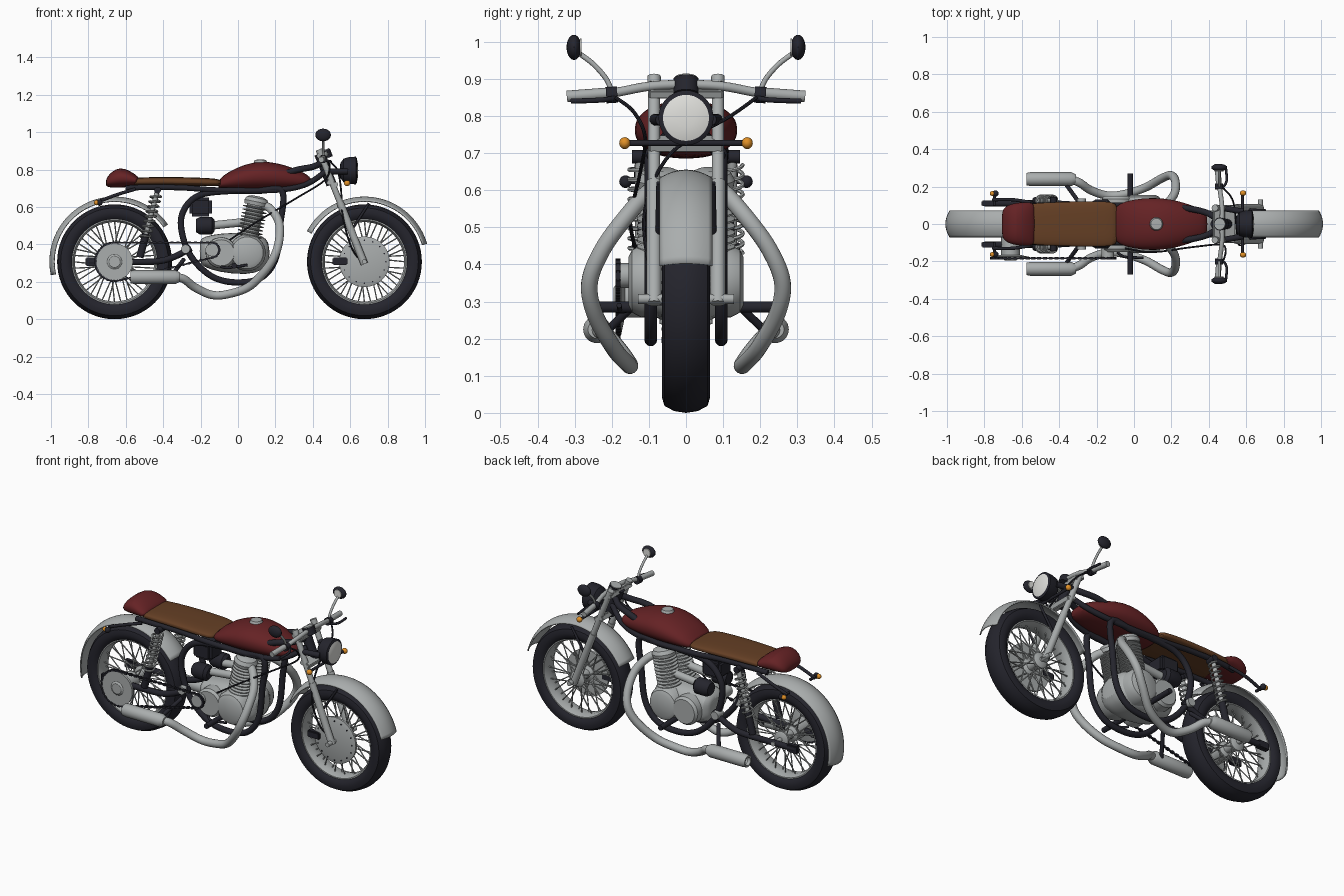
import bpy, bmesh, math
from mathutils import Vector, Matrix
from math import sin, cos, pi, radians

if "Cube" in bpy.data.objects:
    bpy.data.objects.remove(bpy.data.objects["Cube"])

def material(name, *rgb):
    m = bpy.data.materials.new(name)
    m.diffuse_color = (*rgb, 1)
    m.use_nodes = True
    m.node_tree.nodes["Principled BSDF"].inputs["Base Color"].default_value = m.diffuse_color
    return m
SILVER = material("silver", .40, .42, .42)
BLACK = material("black", .018, .018, .026)
RED = material("dark red", .13, .016, .018)
BROWN = material("brown leather", .13, .05, .018)
ORANGE = material("orange", .75, .28, .02)
LENS = material("lens white", .75, .75, .72)

def finish(name, bm, mat):
    bmesh.ops.remove_doubles(bm, verts=bm.verts, dist=1e-5)
    bmesh.ops.recalc_face_normals(bm, faces=bm.faces)
    me = bpy.data.meshes.new(name)
    bm.to_mesh(me)
    bm.free()
    me.materials.append(mat)
    ob = bpy.data.objects.new(name, me)
    bpy.context.collection.objects.link(ob)
    return ob

def skin(bm, rings, close_u=True, close_v=False):
    vs = [[bm.verts.new(p) for p in r] for r in rings]
    n, m = len(vs), len(vs[0])
    for i in range(n if close_v else n - 1):
        for j in range(m if close_u else m - 1):
            a, b = vs[i], vs[(i + 1) % n]
            bm.faces.new((a[j], a[(j + 1) % m], b[(j + 1) % m], b[j]))
    return vs

def lathe(name, prof, mat, loc, axis=(0, 1, 0), n=32, closed=False):
    """Revolve (radius, distance along axis) points."""
    q = Vector((0, 0, 1)).rotation_difference(Vector(axis).normalized())
    bm = bmesh.new()
    skin(bm, [[Vector(loc) + q @ Vector((max(r, 1e-6) * cos(2*pi*k/n), max(r, 1e-6) * sin(2*pi*k/n), a))
               for k in range(n)] for r, a in prof], True, closed)
    return finish(name, bm, mat)

def rod(name, p, q, r, mat, n=20, r2=None):
    d = Vector(q) - Vector(p)
    return lathe(name, [(0, 0), (r, 0), (r2 or r, d.length), (0, d.length)], mat, p, d, n)

def ball(name, loc, rad, mat, n=20):
    bm = bmesh.new()
    bmesh.ops.create_uvsphere(bm, u_segments=n, v_segments=n // 2, radius=1,
                              matrix=Matrix.Translation(loc) @ Matrix.Diagonal((*rad, 1)))
    return finish(name, bm, mat)

def box(name, loc, size, mat, tilt=0):
    bm = bmesh.new()
    bmesh.ops.create_cube(bm, size=1, matrix=Matrix.Translation(loc) @ Matrix.Rotation(tilt, 4, 'Y')
                          @ Matrix.Diagonal((*size, 1)))
    bmesh.ops.bevel(bm, geom=bm.edges[:], offset=min(size) * .15, segments=2, affect='EDGES')
    return finish(name, bm, mat)

def tube(name, pts, r, mat, cyclic=False, n=16):
    """Round tube along a smooth path through the points."""
    P = [Vector(p) for p in pts]
    g = (lambda i: P[i % len(P)]) if cyclic else (lambda i: P[max(0, min(i, len(P) - 1))])
    path = []
    for i in range(len(P) if cyclic else len(P) - 1):
        a, b, c, d = g(i - 1), g(i), g(i + 1), g(i + 2)
        for k in range(8):
            t = k / 8
            path.append(.5 * (2*b + (c - a)*t + (2*a - 5*b + 4*c - d)*t*t + (3*b - a - 3*c + d)*t**3))
    if not cyclic:
        path.append(P[-1])
    m, rings, nrm = len(path), [], Vector((.13, .97, .21))
    for i, p in enumerate(path):
        nx = path[(i + 1) % m] if cyclic else path[min(i + 1, m - 1)]
        t = (nx - (path[i - 1] if cyclic or i else p)).normalized()
        nrm = (nrm - t * nrm.dot(t)).normalized()
        w = t.cross(nrm)
        rings.append([p + r * (nrm * cos(2*pi*k/n) + w * sin(2*pi*k/n)) for k in range(n)])
    bm = bmesh.new()
    vs = skin(bm, rings, True, cyclic)
    if not cyclic:
        bm.faces.new(vs[0]); bm.faces.new(vs[-1])
    return finish(name, bm, mat)

def loft(name, secs, mat, power=2.3, n=32):
    """Superellipse sections (x, z low, z high, half width), subdivided."""
    def pw(v): return math.copysign(abs(v) ** (2 / power), v)
    bm = bmesh.new()
    vs = skin(bm, [[(x, w * pw(cos(2*pi*k/n)), (lo + hi)/2 + (hi - lo)/2 * pw(sin(2*pi*k/n)))
                    for k in range(n)] for x, lo, hi, w in secs])
    bm.faces.new(vs[0]); bm.faces.new(vs[-1])
    ob = finish(name, bm, mat)
    ob.modifiers.new("smooth", 'SUBSURF').levels = 1
    return ob

def fender(name, cx, a0, a1):
    bm = bmesh.new()
    skin(bm, [[(cx + (.345 - .022*s*s) * cos(a), .07*s, .307 + (.345 - .022*s*s) * sin(a))
               for s in [j/6 - 1 for j in range(13)]]
              for a in [radians(a0 + (a1 - a0)*i/40) for i in range(41)]], False)
    sol = finish(name, bm, SILVER).modifiers.new("thickness", 'SOLIDIFY')
    sol.thickness, sol.offset = .007, 0

# Wheels: tyre, rim, hub, laced spokes, fender
ZC = .307
for nm, cx, a0, a1 in (("rear", -.66, 35, 192), ("front", .676, 16, 152)):
    c = (cx, 0, ZC)
    lathe(nm + "_tyre", [(.225, -.045), (.24, -.058), (.265, -.065), (.288, -.058), (.302, -.032), (.307, 0),
          (.302, .032), (.288, .058), (.265, .065), (.24, .058), (.225, .045)], BLACK, c, n=64, closed=True)
    lathe(nm + "_rim", [(.212, -.02), (.222, -.048), (.232, -.048), (.232, .048), (.222, .048), (.212, .02)],
          SILVER, c, n=64, closed=True)
    lathe(nm + "_hub", [(0, -.06), (.025, -.06), (.045, -.05), (.045, -.04), (.026, -.03), (.026, .03),
                        (.045, .04), (.045, .05), (.025, .06), (0, .06)], SILVER, c)
    for i in range(40):
        a, s = 2*pi*i/40, (-1) ** i
        b = a + (.5 if i % 4 < 2 else -.5)
        rod(nm + "_spoke", (cx + .04*cos(b), s*.044, ZC + .04*sin(b)), (cx + .218*cos(a), s*.01, ZC + .218*sin(a)),
            .0035, SILVER, 6)
    rod(nm + "_axle", (cx, -.13, ZC), (cx, .13, ZC), .013, SILVER)
    fender(nm + "_fender", cx, a0, a1)
lathe("front_brake_disc", [(0, -.064), (.11, -.064), (.135, -.056), (.135, -.044), (0, -.044)], SILVER, (.676, 0, ZC), n=48)
for i in range(16):
    a = 2*pi*i/16
    rod("brake_disc_rivet", (.676 + .115*cos(a), -.066, ZC + .115*sin(a)), (.676 + .115*cos(a), -.05, ZC + .115*sin(a)), .004, BLACK, 8)
box("front_brake_caliper", (.545, -.06, .31), (.08, .035, .04), BLACK)

# Rear sprocket and chain
lathe("rear_sprocket", [(0, -.195), (.03, -.195), (.04, -.188), (.098, -.188), (.098, -.175), (.05, -.165),
                        (.05, -.05), (0, -.05)], SILVER, (-.66, 0, ZC), n=40)
rod("front_sprocket", (-.14, -.19, .37), (-.14, -.12, .37), .034, SILVER)
A, B, R1, R2 = Vector((-.66, ZC)), Vector((-.14, .37)), .103, .04
d = B - A
th, al = math.atan2(d.y, d.x), math.acos((R1 - R2) / d.length)
loop = [A + R1*Vector((cos(t), sin(t))) for t in [th + al + (2*pi - 2*al)*i/30 for i in range(31)]]
loop += [B + R2*Vector((cos(t), sin(t))) for t in [th - al + 2*al*i/12 for i in range(13)]]
pts, bm, count = loop + [loop[0]], bmesh.new(), 0
for p, q in zip(pts, pts[1:]):
    k = max(1, round((q - p).length / .016))
    for j in range(k):
        m, e = p.lerp(q, (j + .5) / k), q - p
        count += 1
        bmesh.ops.create_cube(bm, size=1, matrix=Matrix.Translation((m.x, -.183, m.y)) @
            Matrix.Rotation(-math.atan2(e.y, e.x), 4, 'Y') @ Matrix.Diagonal((.016, .008 + .006*(count % 2), .008 + .004*(count % 2), 1)))
finish("chain", bm, BLACK)

# Tank, seat, tail cowl
loft("tank", [(-.105, .705, .725, .06), (-.10, .695, .75, .095), (-.05, .688, .79, .122), (.04, .685, .83, .138),
              (.12, .685, .845, .14), (.2, .687, .838, .133), (.29, .69, .812, .108), (.36, .70, .78, .08),
              (.385, .715, .76, .06), (.392, .73, .745, .025)], RED, 2.2)
lathe("tank_cap", [(0, 0), (.036, 0), (.03, .014), (0, .016)], SILVER, (.12, 0, .838), (0, 0, 1))
loft("seat", [(-.57, .72, .75, .1), (-.55, .712, .757, .112), (-.4, .715, .762, .118), (-.2, .712, .757, .124),
              (-.11, .71, .752, .118), (-.085, .715, .74, .1)], BROWN, 3)
loft("tail_cowl", [(-.706, .715, .74, .055), (-.70, .708, .76, .08), (-.675, .703, .79, .102), (-.63, .703, .813, .114),
                   (-.58, .707, .795, .117), (-.54, .712, .768, .115), (-.53, .725, .755, .09)], RED, 2.3)

# Engine
loft("crankcase", [(-.205, .31, .42, .06), (-.19, .28, .44, .1), (-.1, .25, .46, .115), (.05, .235, .465, .12),
                   (.13, .26, .45, .11), (.17, .3, .41, .07)], SILVER, 2.8)
for s in (-1, 1):
    lathe("engine_cover", [(0, .155), (.065, .155), (.085, .145), (.098, .12), (.1, .05)], SILVER, (.05, 0, .355), (0, s, 0))
    lathe("clutch_cover", [(0, .15), (.07, .15), (.082, .135), (.085, .05)], SILVER, (-.09, 0, .355), (0, s, 0))
up = Vector((.035, 0, .17)).normalized()
for s in (-1, 1):
    base = Vector((.058, s*.066, .43))
    prof = [(0, 0), (.045, 0)]
    for i in range(9):
        h = .012 + i*.019
        prof += [(.046, h), (.066, h + .003), (.066, h + .008), (.046, h + .011)]
    lathe("cylinder_fins", prof + [(.05, .185), (0, .185)], SILVER, base, up)
    lathe("cylinder_head", [(0, 0), (.062, 0), (.066, .02), (.055, .04), (.03, .05), (0, .05)], SILVER, base + up*.182, up)
    rod("carburettor", (-.15, s*.065, .5), (.04, s*.065, .52), .022, SILVER)
    lathe("air_filter", [(0, 0), (.035, 0), (.046, .02), (.046, .085), (.03, .1), (0, .1)], BLACK, (-.225, s*.085, .5), (1, 0, 0))
tube("gear_lever", [(-.09, -.15, .28), (-.05, -.175, .275), (.05, -.18, .29)], .007, BLACK)
box("battery_box", (-.2, 0, .6), (.12, .12, .1), BLACK)

# Parts on both sides
for s, side in ((-1, "_right"), (1, "_left")):
    def S(*p): return [(x, s*y, z) for x, y, z in p]
    # frame
    tube("frame_cradle" + side, S(*[(x, .095, z) for x, z in ((.235, .685), (.225, .5), (.2, .32), (.12, .22), (-.02, .197),
         (-.15, .235), (-.26, .35), (-.305, .5), (-.28, .6), (-.2, .665), (-.05, .685), (.1, .685))]), .017, BLACK, True)
    tube("frame_rail" + side, S((-.6, .09, .70), (-.5, .1, .705), (-.3, .1, .703), (-.1, .1, .69), (.2, .095, .69),
                                (.36, .07, .72), (.47, .02, .79)), .015, BLACK)
    tube("frame_top_tube" + side, S((.2, .09, .76), (.31, .08, .797), (.4, .055, .815), (.455, .015, .84)), .017, BLACK)
    tube("tail_bracket" + side, S((-.55, .115, .695), (-.65, .13, .665), (-.755, .13, .625)), .009, BLACK)
    # swingarm and shock
    tube("swingarm" + side, S((-.25, .1, .38), (-.35, .105, .33), (-.45, .11, .308), (-.66, .11, ZC), (-.8, .11, ZC)), .017, BLACK)
    box("axle_adjuster" + side, (-.78, s*.11, ZC), (.07, .03, .045), BLACK)
    rod("swingarm_pivot" + side, (-.28, s*.08, .375), (-.28, s*.135, .375), .024, SILVER)
    top, bot = Vector((-.43, s*.125, .69)), Vector((-.525, s*.125, .33))
    rod("shock_damper" + side, bot, top, .013, SILVER)
    rod("shock_body" + side, bot, bot.lerp(top, .35), .02, BLACK)
    u = (top - bot).normalized()
    v = u.cross(Vector((0, 1, 0)))
    tube("shock_spring" + side, [bot.lerp(top, .28 + .66*i/72) + .028*(Vector((0, 1, 0))*cos(i*pi/4) + v*sin(i*pi/4))
                                 for i in range(73)], .0055, SILVER, n=6)
    rod("shock_mount" + side, (-.43, s*.09, .69), (-.43, s*.145, .69), .018, BLACK)
    # exhaust
    tube("exhaust_pipe" + side, S((.1, .06, .60), (.16, .095, .6), (.215, .16, .53), (.222, .225, .44), (.2, .26, .35),
         (.15, .245, .265), (.06, .195, .175), (-.05, .16, .135), (-.14, .152, .13), (-.23, .18, .17), (-.29, .22, .215),
         (-.34, .24, .225)), .0225, SILVER)
    lathe("muffler" + side, [(.024, .02), (.024, 0), (.033, 0), (.037, .02), (.037, .24), (.024, .265), (0, .265)], SILVER, (-.575, s*.24, .225), (1, 0, 0))
    rod("muffler_bracket" + side, (-.29, s*.11, .32), (-.38, s*.235, .2), .011, BLACK)
    rod("footpeg" + side, (-.02, s*.09, .285), (-.02, s*.27, .285), .015, BLACK)
    # fork
    rod("fork_tube" + side, (.435, s*.086, .9), (.575, s*.086, .55), .0165, SILVER)
    rod("fork_leg" + side, (.545, s*.086, .625), (.676, s*.086, .295), .02, SILVER)
    rod("fork_cap" + side, (.432, s*.086, .907), (.44, s*.086, .888), .018, SILVER)
    rod("fender_stay" + side, (.7, s*.073, .62), (.61, s*.076, .48), .007, BLACK)
    rod("headlight_ear" + side, (.475, s*.085, .79), (.585, s*.066, .79), .016, BLACK)
    # turn signals
    rod("front_signal_stem" + side, (.58, 0, .727), (.58, s*.16, .727), .008, BLACK)
    ball("front_signal" + side, (.583, s*.165, .727), (.017, .015, .016), ORANGE)
    rod("rear_signal_stem" + side, (-.745, s*.1, .625), (-.745, s*.16, .625), .008, BLACK)
    ball("rear_signal_housing" + side, (-.74, s*.163, .623), (.016, .017, .017), BLACK)
    ball("rear_signal" + side, (-.755, s*.163, .623), (.016, .014, .014), ORANGE)
    # handlebar controls and mirror
    rod("grip" + side, (.455, s*.2, .862), (.445, s*.32, .853), .0155, SILVER)
    rod("switch_housing" + side, (.455, s*.185, .858), (.455, s*.215, .856), .022, BLACK)
    tube("lever" + side, S((.47, .19, .848), (.495, .23, .843), (.49, .31, .84)), .007, BLACK)
    tube("mirror_stalk" + side, S((.455, .2, .865), (.455, .215, .9), (.455, .25, .94), (.455, .29, .97)), .007, SILVER)
    ball("mirror" + side, (.455, s*.302, .985), (.042, .02, .034), BLACK)
    rod("mirror_glass" + side, (.455, s*.286, .985), (.455, s*.281, .985), .024, LENS)

# Steering, handlebar, headlight
rod("steering_head", (.435, 0, .885), (.5, 0, .72), .028, BLACK)
box("upper_clamp", (.45, 0, .868), (.06, .2, .025), SILVER, radians(22))
box("lower_clamp", (.505, 0, .725), (.06, .2, .028), SILVER, radians(22))
tube("handlebar", [(.447, -.3, .854), (.457, -.2, .862), (.47, -.1, .88), (.47, 0, .885), (.47, .1, .88),
                   (.457, .2, .862), (.447, .3, .854)], .0125, SILVER)
rod("gauge", (.475, 0, .86), (.46, 0, .9), .034, BLACK)
rod("gauge_face", (.46, 0, .9), (.4585, 0, .904), .03, SILVER)
lathe("headlight", [(0, 0), (.04, .002), (.064, .02), (.072, .05), (.074, .085), (.066, .09), (0, .09)], BLACK, (.545, 0, .795), (1, 0, 0), 40)
lathe("headlight_lens", [(.068, 0), (.05, .006), (.025, .009), (0, .01)], LENS, (.633, 0, .795), (1, 0, 0), 40)

# Cables
tube("clutch_cable", [(.48, -.19, .85), (.49, -.14, .81), (.46, -.11, .74), (.3, -.125, .64), (.1, -.15, .52), (-.05, -.13, .42)], .005, BLACK, n=8)
tube("brake_cable", [(.48, .19, .85), (.53, .12, .8), (.55, -.04, .7), (.56, -.11, .55), (.6, -.1, .4), (.64, -.07, .33)], .005, BLACK, n=8)

# Smooth shading with sharp edges kept
bpy.ops.object.select_all(action='SELECT')
bpy.context.view_layer.objects.active = bpy.context.selectable_objects[0] if bpy.context.selectable_objects else bpy.data.objects[0]
bpy.ops.object.shade_smooth_by_angle(angle=radians(35))
